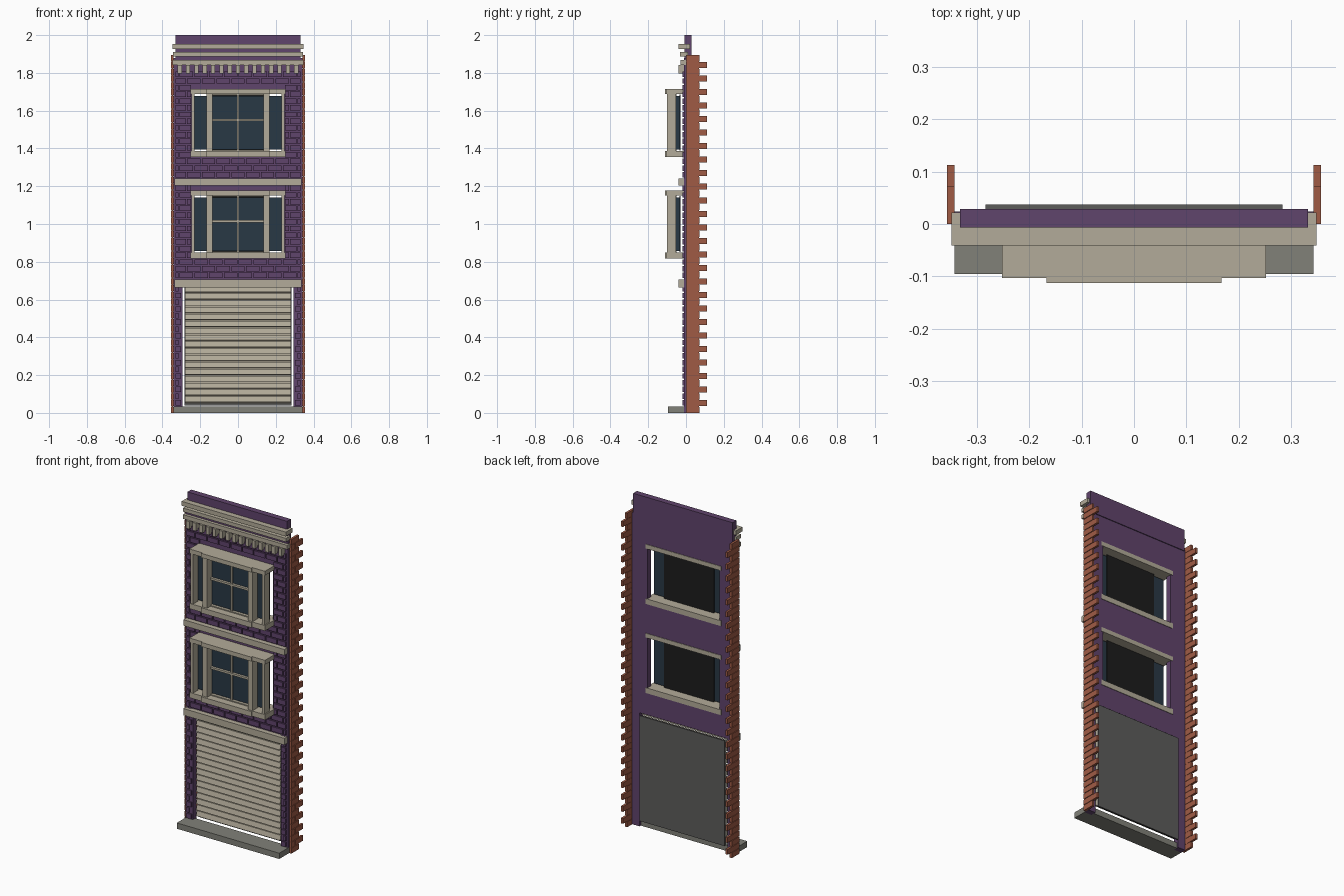
import bpy, bmesh
from mathutils import Matrix, Vector

old = bpy.data.objects.get("Cube")
if old:
    bpy.data.objects.remove(old, do_unlink=True)


def material(name, r, g, b):
    m = bpy.data.materials.new(name)
    m.use_nodes = True
    m.diffuse_color = (r, g, b, 1)
    m.node_tree.nodes["Principled BSDF"].inputs["Base Color"].default_value = (r, g, b, 1)
    return m


PURPLE = material("purple paint", 0.118, 0.058, 0.15)
STONE = material("pale stone", 0.45, 0.41, 0.32)
BRICK = material("red brick", 0.35, 0.105, 0.06)
STEP = material("grey step", 0.22, 0.22, 0.19)
METAL = material("dark grey metal", 0.107, 0.107, 0.105)
GLASS = material("blue glass", 0.022, 0.04, 0.06)
BLACK = material("black blind", 0.012, 0.012, 0.012)


def boxes(name, mat, items):
    """One object from boxes given as (x0, x1, y0, y1, z0, z1)."""
    bm = bmesh.new()
    for x0, x1, y0, y1, z0, z1 in items:
        place = Matrix.Translation(((x0 + x1) / 2, (y0 + y1) / 2, (z0 + z1) / 2))
        size = Matrix.Diagonal((x1 - x0, y1 - y0, z1 - z0, 1))
        bmesh.ops.create_cube(bm, size=1, matrix=place @ size)
    return finish(name, mat, bm)


def finish(name, mat, bm):
    mesh = bpy.data.meshes.new(name)
    bmesh.ops.recalc_face_normals(bm, faces=bm.faces)
    bm.to_mesh(mesh)
    bm.free()
    mesh.materials.append(mat)
    ob = bpy.data.objects.new(name, mesh)
    bpy.context.collection.objects.link(ob)
    return ob


def mirrored(items):
    return items + [(-b, -a, *rest) for a, b, *rest in items]


# Wall around the openings: (half width, bottom, top)
HALF = 0.342
FRONT, BACK = -0.01, 0.024
DOOR = (0.293, 0.0, 0.685)
WINDOWS = [(0.24, 0.83, 1.165), (0.24, 1.367, 1.702)]
pieces, z = [], 0
for half, low, high in [DOOR] + WINDOWS:
    if low > z:
        pieces.append((-HALF, HALF, FRONT, BACK, z, low))
    pieces += mirrored([(half, HALF, FRONT, BACK, low, high)])
    z = high
pieces.append((-HALF, HALF, FRONT, BACK, z, 1.88))
boxes("wall", PURPLE, pieces)
boxes("parapet", PURPLE, [(-0.332, 0.332, -0.007, 0.029, 1.87, 2.0)])

# Raised painted bricks in running bond, clipped at the openings
COURSE, LENGTH, GAP = 0.0355, 0.078, 0.007
bricks = []
for row in range(1, 51):
    low, high = row * COURSE + GAP / 2, (row + 1) * COURSE - GAP / 2
    clear = 0
    for half, bottom, top in [DOOR] + WINDOWS:
        if high > bottom - 0.012 and low < top + 0.012:
            clear = half + 0.008
    spans = [(-0.33, 0.33)] if clear == 0 else [(-0.33, -clear), (clear, 0.33)]
    for n in range(-6, 6):
        start = n * LENGTH + (row % 2) * LENGTH / 2
        for a, b in spans:
            x0, x1 = max(start + GAP / 2, a), min(start + LENGTH - GAP / 2, b)
            if x1 - x0 > 0.012:
                bricks.append((x0, x1, -0.018, -0.009, low, high))
boxes("painted_bricks", PURPLE, bricks)

# Toothed red brick edges on both sides
edge = [(0.344, 0.352, 0.001, 0.068, 0.0, 1.88)]
for row in range(53):
    low, high = row * 0.0358, (row + 1) * 0.0358 - 0.004
    courses = [(0.0, 0.035), (0.038, 0.112)] if row % 2 else [(0.0, 0.072)]
    edge += [(0.342, 0.356, a, b, low, high) for a, b in courses]
boxes("brick_edges", BRICK, mirrored(edge))

# Step and string courses
boxes("front_step", STEP, [(-0.342, 0.342, -0.095, 0.012, 0, 0.035)])
boxes("string_courses", STONE, [(-0.337, 0.337, -0.04, 0.0, a, b)
                                for a, b in [(0.665, 0.705), (1.205, 1.241)]])

# Cornice with dentils
boxes("cornice", STONE, [
    (-0.348, 0.348, -0.041, 0.022, 1.926, 1.952),
    (-0.344, 0.344, -0.033, 0.01, 1.888, 1.91),
    (-0.348, 0.348, -0.028, 0.01, 1.842, 1.867)])
COUNT = 15
boxes("dentils", STONE, [(x - 0.011, x + 0.011, -0.04, -0.005, 1.797, 1.843)
                         for x in [-0.308 + i * 0.616 / (COUNT - 1) for i in range(COUNT)]])

# Box bay windows, one per upper floor
for label, base in [("lower", 0.817), ("upper", 1.354)]:
    top = base + 0.36
    boxes(label + "_window_sill", STONE, [
        (-0.252, 0.252, -0.103, 0.027, base, base + 0.032),
        (-0.167, 0.167, -0.112, -0.1, base, base + 0.032)])
    boxes(label + "_window_lintel", STONE, [
        (-0.252, 0.252, -0.103, 0.027, top - 0.026, top),
        (-0.167, 0.167, -0.112, -0.1, top - 0.026, top)])
    low, high = base + 0.03, top - 0.024
    boxes(label + "_window_posts", STONE, mirrored([
        (0.136, 0.167, -0.1, -0.05, low, high),
        (0.23, 0.246, -0.1, -0.052, low, high)]))
    boxes(label + "_window_bars", STONE, [
        (-0.14, 0.14, -0.068, -0.05, base + 0.191, base + 0.203),
        (-0.005, 0.005, -0.066, -0.05, low, high),
        (-0.14, 0.14, -0.068, -0.05, high - 0.008, high),
        (-0.14, 0.14, -0.068, -0.05, low, low + 0.008)])
    boxes(label + "_window_glass", GLASS, [
        (-0.237, 0.237, -0.053, -0.033, low + 0.01, high - 0.012)])
    boxes(label + "_window_blind", BLACK, [
        (-0.167, 0.167, -0.034, -0.029, low + 0.004, high - 0.004)])

# Roller shutter: a sawtooth profile of sloping slats, extruded across
SLATS, LOW, HIGH = 17, 0.05, 0.668
pitch = (HIGH - LOW) / SLATS
profile = [(0.028, HIGH), (0.028, LOW)]
for i in range(SLATS):
    z = LOW + i * pitch
    profile += [(0.018, z), (0.018, z + 0.006), (0.0, z + 0.008), (0.008, z + pitch)]
bm = bmesh.new()
side = bm.faces.new([bm.verts.new((-0.28, y, z)) for y, z in profile])
grown = bmesh.ops.extrude_face_region(bm, geom=[side])["geom"]
bmesh.ops.translate(bm, vec=Vector((0.56, 0, 0)),
                    verts=[v for v in grown if isinstance(v, bmesh.types.BMVert)])
bmesh.ops.triangulate(bm, faces=[f for f in bm.faces if len(f.verts) > 4])
finish("shutter_slats", STONE, bm)
boxes("shutter_back", METAL, [(-0.283, 0.283, 0.028, 0.037, 0.04, 0.675)])
